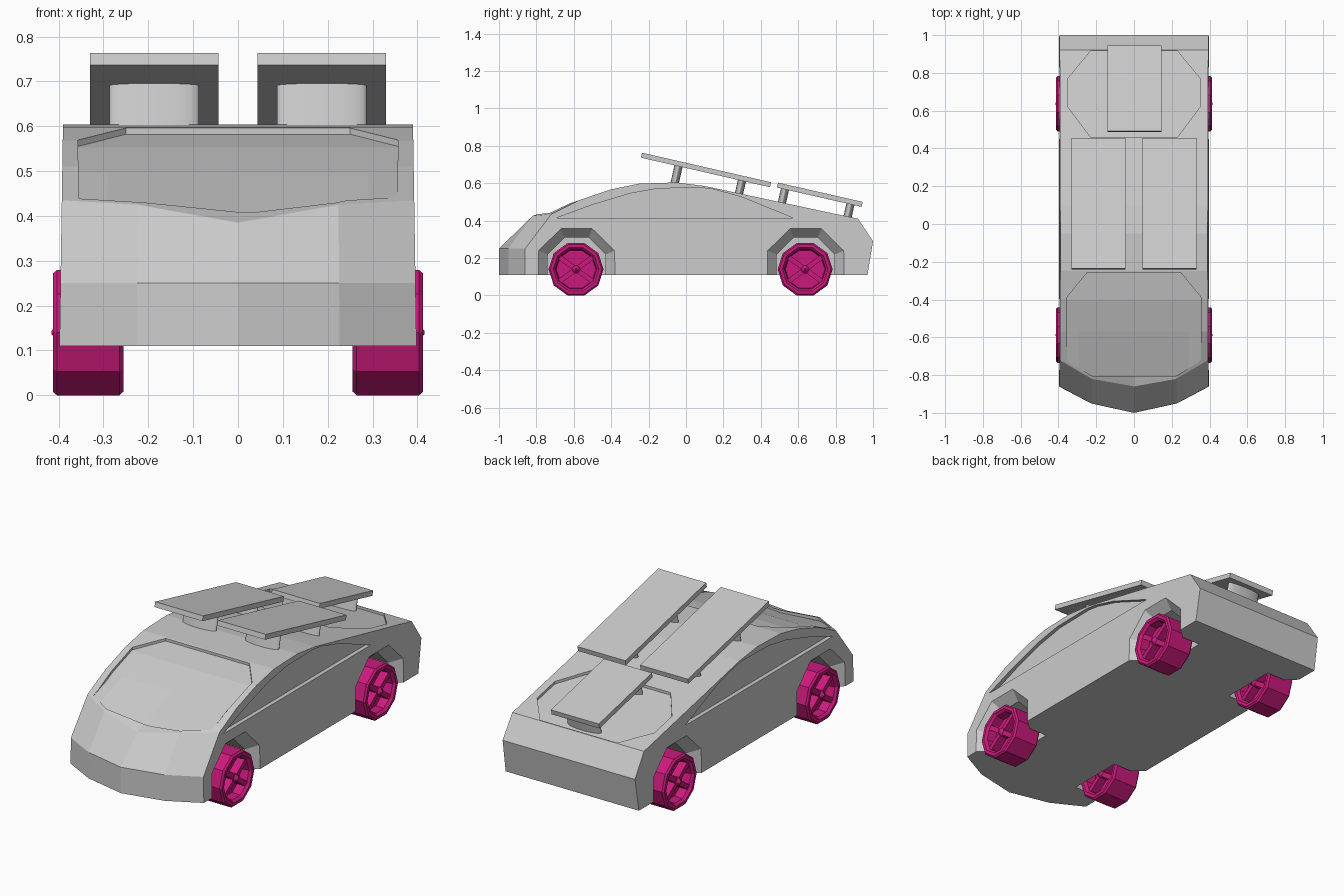
import bpy, bmesh
from math import pi, sin, cos, atan2
from mathutils import Matrix

if "Cube" in bpy.data.objects:
    bpy.data.objects.remove(bpy.data.objects["Cube"])

wheel_paint = bpy.data.materials.new("wheel_paint")
wheel_paint.diffuse_color = (0.6, 0.01, 0.2, 1)
wheel_paint.use_nodes = True
wheel_paint.node_tree.nodes["Principled BSDF"].inputs["Base Color"].default_value = wheel_paint.diffuse_color


def finish(name, bm, mat=None):
    bmesh.ops.recalc_face_normals(bm, faces=bm.faces)
    me = bpy.data.meshes.new(name)
    bm.to_mesh(me)
    bm.free()
    ob = bpy.data.objects.new(name, me)
    bpy.context.collection.objects.link(ob)
    if mat:
        me.materials.append(mat)
    return ob


def add_loft(bm, rings):
    """Skin equal-length closed rings and cap both ends."""
    vs = [[bm.verts.new(p) for p in r] for r in rings]
    n = len(vs[0])
    for a, b in zip(vs, vs[1:]):
        for i in range(n):
            j = (i + 1) % n
            bm.faces.new((a[i], a[j], b[j], b[i]))
    bm.faces.new(vs[0])
    bm.faces.new(vs[-1])


def loft(name, rings, mat=None):
    bm = bmesh.new()
    add_loft(bm, rings)
    return finish(name, bm, mat)


def subtract(ob, cutter, keep=False):
    mod = ob.modifiers.new("cut", 'BOOLEAN')
    mod.operation, mod.solver, mod.object = 'DIFFERENCE', 'EXACT', cutter
    bpy.context.view_layer.update()
    bpy.context.view_layer.objects.active = ob
    bpy.ops.object.modifier_apply(modifier=mod.name)
    if not keep:
        bpy.data.objects.remove(cutter)


# Body: one side profile per column, with a bowed nose
def column(x, nose, hood_y, hood_z):
    prof = [(nose, .11), (nose, .25), (hood_y, hood_z), (-.57, .51), (-.4, .567),
            (-.25, .598), (-.05, .604), (.1, .585), (.92, .41), (1, .29), (.97, .11)]
    return [(x * (1.012 - .04 * z), y, z) for y, z in prof]


half = [(.395, -.86, -.72, .435), (.225, -.95, -.82, .425)]
cols = [column(-x, *r) for x, *r in half] + [column(0, -1, -.86, .385)]
cols += [column(x, *r) for x, *r in reversed(half)]
body = loft("car_body", cols)

# Lowered copy of the body gives the floors of the glass recesses
floor = loft("recess_floor", [[(x * 1.3, y, z - .014) for x, y, z in c] for c in cols])


def mirrored(pts):
    return pts + [(-x, y) for x, y in reversed(pts)]


# Windshield and rear deck recesses
shield = mirrored([(.22, -.805), (.355, -.725), (.357, -.39), (.25, -.26)])
deck = mirrored([(.23, .46), (.35, .62), (.35, .77), (.23, .915)])
for outline in (shield, deck):
    cutter = loft("recess_cutter", [[(x, y, z) for x, y in outline] for z in (.3, .9)])
    subtract(cutter, floor, keep=True)
    subtract(body, cutter)
bpy.data.objects.remove(floor)

# Side window recesses
window = [(-.69, .415), (-.5, .485), (-.3, .545), (-.15, .572), (.08, .576),
          (.15, .567), (.3, .525), (.57, .415)]
for s in (1, -1):
    cutter = loft("window_cutter", [[(s * x, y, z) for y, z in window] for x in (.371, .5)])
    subtract(body, cutter)


def ngon(x, y, z, r, n, start=0):
    return [(x, y + r * cos(start + 2 * pi * i / n), z + r * sin(start + 2 * pi * i / n))
            for i in range(n)]


# Flared octagonal wheel arches
for s in (1, -1):
    for y in (-.585, .64):
        rings = [ngon(s * x, y, .155, a / cos(pi / 8), 8, pi / 8)
                 for x, a in ((.23, .155), (.34, .155), (.42, .224))]
        subtract(body, loft("arch_cutter", rings))

# Wheels: ten-sided, hollow on both faces, crossed spokes and pointed hub
section = [(.02, .106), (.066, .11), (.079, .122), (.079, .138), (.070, .147)]
section += [(-d, r) for d, r in reversed(section)]
for sname, s in (("right", 1), ("left", -1)):
    for ename, y in (("front", -.588), ("rear", .637)):
        x0, z0 = s * .334, .14
        bm = bmesh.new()
        add_loft(bm, [ngon(x0 + d, y, z0, r, 10) for d, r in section])
        for ang in (pi / 5, -pi / 5):
            bmesh.ops.create_cube(bm, size=1, matrix=Matrix.Translation((x0, y, z0))
                                  @ Matrix.Rotation(ang, 4, 'X')
                                  @ Matrix.Diagonal((.13, .216, .026, 1)))
        add_loft(bm, [ngon(x0 + d, y, z0, r, 8) for d, r in
                      ((-.082, .004), (-.062, .024), (.062, .024), (.082, .004))])
        finish(f"{ename}_{sname}_wheel", bm, wheel_paint)


# Tilted roof panels on oval posts
def panel(name, x, w, y0, z0, y1, z1, posts):
    slope = atan2(z1 - z0, y1 - y0)
    length = (y1 - y0) / cos(slope)
    t = .027
    frame = Matrix.Translation((x, (y0 + y1) / 2, (z0 + z1) / 2)) @ Matrix.Rotation(slope, 4, 'X')
    bm = bmesh.new()
    bmesh.ops.create_cube(bm, size=1, matrix=frame @ Matrix.Translation((0, 0, -t / 2))
                          @ Matrix.Diagonal((w, length, t, 1)))
    finish(name, bm)
    for label, (py, drop) in zip(("front", "rear"), posts):
        bm = bmesh.new()
        ly = (py - (y0 + y1) / 2) / cos(slope)
        bmesh.ops.create_cone(bm, cap_ends=True, segments=32, radius1=1, radius2=1, depth=1,
                              matrix=frame @ Matrix.Translation((0, ly, -t - drop / 2 + .002))
                              @ Matrix.Diagonal((.1, .022, drop, 1)))
        for f in bm.faces:
            f.smooth = len(f.verts) == 4
        post = finish(f"{name}_{label}_post", bm)
        for e in post.data.edges:
            e.use_edge_sharp = abs((post.data.vertices[e.vertices[0]].co
                                    - post.data.vertices[e.vertices[1]].co).length - drop) > .002


for sname, s in (("right", 1), ("left", -1)):
    panel(f"{sname}_roof_panel", s * .187, .286, -.235, .763, .455, .605,
          ((-.034, .115), (.305, .085)))
panel("rear_deck_panel", .002, .286, .492, .603, .945, .5, ((.535, .105), (.885, .1)))
for ob in bpy.data.objects:
    if ob.name.endswith("_post"):
        continue
    for f in ob.data.polygons:
        f.use_smooth = False
